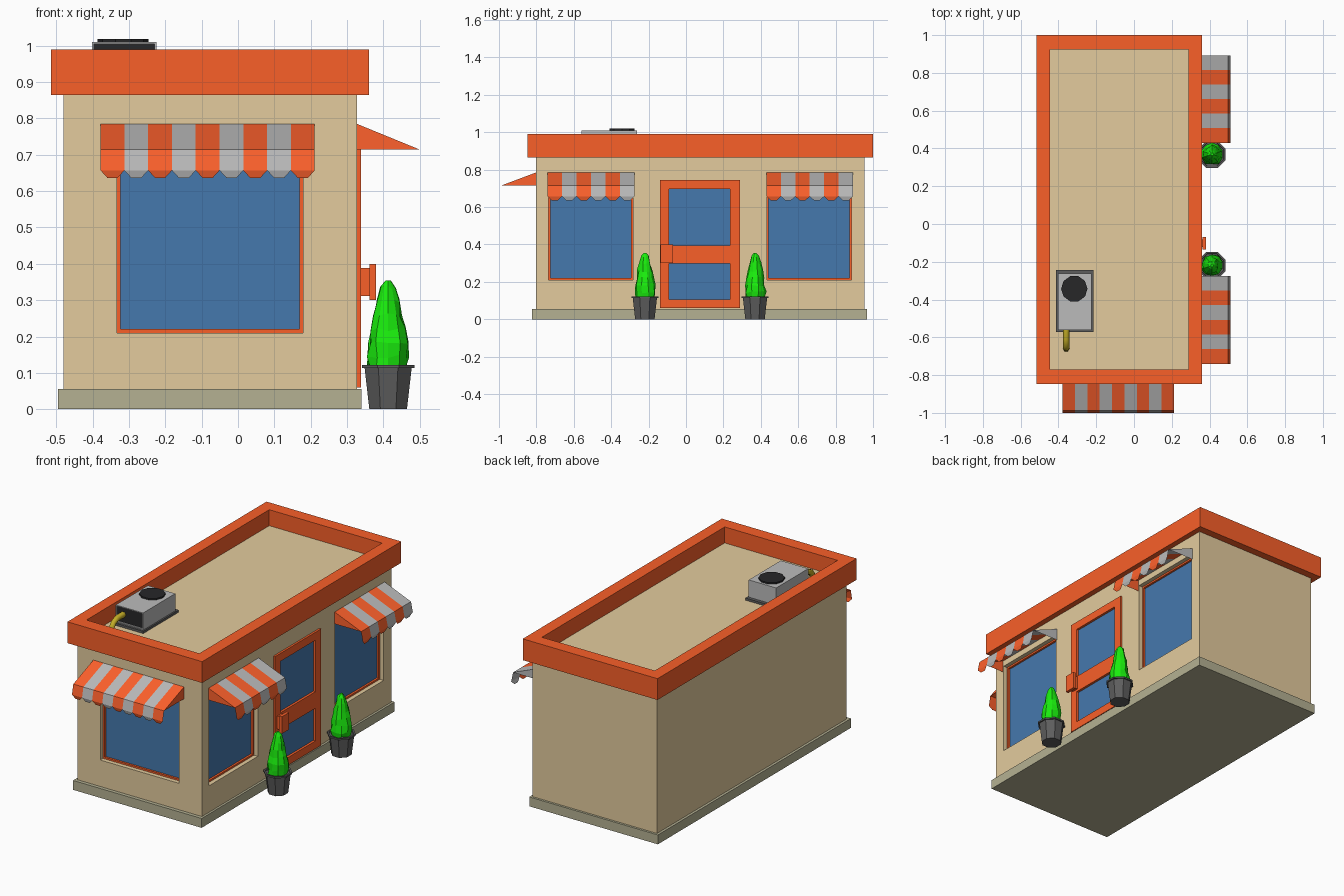
import bpy, bmesh, math, random
from mathutils import Vector

if "Cube" in bpy.data.objects:
    bpy.data.objects.remove(bpy.data.objects["Cube"])

random.seed(4)


def mat(name, r, g, b):
    m = bpy.data.materials.new(name)
    m.diffuse_color = (r, g, b, 1)
    m.use_nodes = True
    m.node_tree.nodes["Principled BSDF"].inputs["Base Color"].default_value = m.diffuse_color
    return m


ORANGE = mat("orange", 0.95, 0.115, 0.022)
BRIGHT = mat("awning_orange", 1.0, 0.12, 0.025)
PALE = mat("pale_grey", 0.50, 0.50, 0.50)
WALL = mat("tan_wall", 0.77, 0.60, 0.34)
STONE = mat("stone", 0.46, 0.44, 0.29)
GLASS = mat("blue_glass", 0.06, 0.19, 0.42)
GREEN = mat("leaf_green", 0.01, 0.85, 0.004)
POT = mat("pot_grey", 0.11, 0.11, 0.11)
BLACK = mat("dark_grey", 0.02, 0.02, 0.022)
YELLOW = mat("pipe_yellow", 0.55, 0.42, 0.02)


def finish(name, bm, *mats):
    me = bpy.data.meshes.new(name)
    bm.to_mesh(me)
    bm.free()
    ob = bpy.data.objects.new(name, me)
    bpy.context.collection.objects.link(ob)
    for m in mats:
        me.materials.append(m)
    return ob


def boxes(name, spans, m):
    """One object made of boxes given as (low corner, high corner)."""
    bm = bmesh.new()
    for a, b in spans:
        lo = Vector(map(min, a, b))
        hi = Vector(map(max, a, b))
        for v in bmesh.ops.create_cube(bm, size=1)["verts"]:
            v.co = (lo + hi) / 2 + v.co * (hi - lo)
    return finish(name, bm, m)


def cut(ob, *span):
    cutter = boxes("cutter", [span], None)
    cutter.hide_render = True
    mod = ob.modifiers.new("cut", "BOOLEAN")
    mod.operation, mod.solver, mod.object = "DIFFERENCE", "EXACT", cutter
    bpy.context.view_layer.objects.active = ob
    bpy.ops.object.modifier_apply(modifier=mod.name)
    bpy.data.objects.remove(cutter)


# Wall coordinates: distance out of the wall, position along it, height
def side(d, u, z):
    return (0.327 + d, u, z)


def front(d, u, z):
    return (u, -0.802 - d, z)


# Building shell, plinth and roof parapet
ROOF = 0.896
walls = boxes("walls", [((-0.48, -0.802, 0.05), (0.327, 0.955, ROOF))], WALL)
boxes("plinth", [((-0.495, -0.823, 0), (0.34, 0.968, 0.055))], STONE)
parapet = boxes("roof_parapet", [((-0.515, -0.847, 0.865), (0.36, 1.0, 0.99))], ORANGE)
cut(parapet, (-0.445, -0.77, 0.8), (0.288, 0.925, 1.1))


# Windows: recessed opening, thin frame, glass
def window(name, wall, u0, u1, z0=0.21, z1=0.75, t=0.01):
    cut(walls, wall(-0.045, u0, z0), wall(0.05, u1, z1))
    a, b = -0.05, -0.025
    boxes(name + "_frame", [
        (wall(a, u0, z0), wall(b, u0 + t, z1)),
        (wall(a, u1 - t, z0), wall(b, u1, z1)),
        (wall(a, u0 + t, z0), wall(b, u1 - t, z0 + t)),
        (wall(a, u0 + t, z1 - t), wall(b, u1 - t, z1))], ORANGE)
    boxes(name + "_glass", [(wall(-0.05, u0 + t, z0 + t), wall(-0.037, u1 - t, z1 - t))], GLASS)


# Striped awning: sloping sheet, hanging scalloped flap, triangular ends
def awning(name, wall, u0, u1, count, depth):
    bm = bmesh.new()
    out = depth + 0.012
    prof = [(0, 0.785), (depth, 0.715), (out, 0.657), (out - 0.006, 0.636)]
    w = (u1 - u0) / count

    def face(pts, idx):
        f = bm.faces.new([bm.verts.new(wall(*p)) for p in pts])
        f.material_index = idx

    for i in range(count):
        a, b = u0 + i * w, u0 + (i + 1) * w
        for k in range(3):
            (d0, z0), (d1, z1) = prof[k], prof[k + 1]
            s = 0.29 * w if k == 2 else 0
            face([(d0, a, z0), (d1, a + s, z1), (d1, b - s, z1), (d0, b, z0)], i % 2)
    tri = [(0, 0.785), (0, 0.715), (depth, 0.715)]
    face([(d, u0, z) for d, z in tri], 0)
    face([(d, u1, z) for d, z in reversed(tri)], (count - 1) % 2)
    bmesh.ops.remove_doubles(bm, verts=bm.verts, dist=1e-5)
    finish(name, bm, BRIGHT, PALE)


window("front_window", front, -0.333, 0.179)
window("side_window_near", side, -0.735, -0.283)
window("side_window_far", side, 0.432, 0.884)
awning("front_awning", front, -0.378, 0.211, 9, 0.186)
awning("side_awning_near", side, -0.740, -0.275, 6, 0.171)
awning("side_awning_far", side, 0.430, 0.893, 6, 0.171)

# Door: stiles and rails around two panes, with a block handle
cut(walls, side(-0.03, -0.11, 0.08), side(0.05, 0.26, 0.72))
D0, D1 = -0.03, 0.012
boxes("door_frame", [(side(D0, u0, z0), side(D1, u1, z1)) for u0, u1, z0, z1 in [
    (-0.140, -0.091, 0.06, 0.744), (0.235, 0.288, 0.06, 0.744),
    (-0.091, 0.235, 0.06, 0.106), (-0.091, 0.235, 0.298, 0.395),
    (-0.091, 0.235, 0.697, 0.744)]], ORANGE)
for n, z0, z1 in (("lower", 0.106, 0.298), ("upper", 0.395, 0.697)):
    boxes(f"door_{n}_glass", [(side(-0.03, -0.091, z0), side(-0.002, 0.235, z1))], GLASS)
boxes("door_handle", [(side(0.01, -0.122, 0.312), side(0.036, -0.082, 0.388)),
                      (side(0.035, -0.135, 0.30), side(0.053, -0.07, 0.40))], ORANGE)


# Lathe with few sides; jitter makes it leafy
def lathe(name, rings, n, centre, m, jitter=0.0, turn=0.5):
    bm = bmesh.new()
    loops = []
    for r, z in rings:
        loops.append([])
        for k in range(n):
            a = 2 * math.pi * (k + turn) / n
            q = r * (1 + random.uniform(-jitter, jitter))
            dz = random.uniform(-jitter, jitter) * 0.06 if r > 0.02 else 0
            loops[-1].append(bm.verts.new((centre[0] + q * math.cos(a),
                                           centre[1] + q * math.sin(a), z + dz)))
    for lo, hi in zip(loops, loops[1:]):
        for k in range(n):
            j = (k + 1) % n
            bm.faces.new((lo[k], lo[j], hi[j], hi[k]))
    bm.faces.new(loops[0][::-1])
    bm.faces.new(loops[-1])
    return finish(name, bm, m)


# Potted shrubs beside the door
for n, y in (("near", -0.220), ("far", 0.369)):
    c = (0.413, y)
    lathe(f"pot_{n}", [(0.056, 0), (0.070, 0.113), (0.078, 0.113), (0.078, 0.122),
                       (0.068, 0.122), (0.066, 0.115)], 8, c, POT)
    lathe(f"shrub_{n}", [(0.055, 0.112), (0.057, 0.145), (0.053, 0.18), (0.046, 0.22),
                         (0.039, 0.26), (0.030, 0.30), (0.021, 0.335), (0.007, 0.354)],
          10, c, GREEN, 0.12)

# Rooftop cooling unit: tray, hollow-fronted case, fan disc and pipe
boxes("cooler_tray", [((-0.412, -0.572, ROOF - 0.005), (-0.215, -0.243, 0.909))], POT)
case = boxes("cooler_case", [((-0.402, -0.56, 0.905), (-0.224, -0.262, 1.01))], PALE)
cut(case, (-0.396, -0.6, 0.915), (-0.23, -0.545, 1.004))
boxes("cooler_grille", [((-0.396, -0.55, 0.915), (-0.23, -0.543, 1.004))], BLACK)
lathe("cooler_fan", [(0.070, 1.008), (0.070, 1.019)], 10, (-0.316, -0.343), BLACK, turn=0)
cu = bpy.data.curves.new("cooler_pipe", "CURVE")
cu.dimensions = "3D"
cu.bevel_depth, cu.bevel_resolution, cu.use_fill_caps = 0.017, 1, True
sp = cu.splines.new("POLY")
path = [(-0.545, 0.962), (-0.61, 0.962), (-0.642, 0.948), (-0.658, 0.925), (-0.661, 0.890)]
sp.points.add(len(path) - 1)
for p, (y, z) in zip(sp.points, path):
    p.co = (-0.359, y, z, 1)
cu.materials.append(YELLOW)
bpy.context.collection.objects.link(bpy.data.objects.new("cooler_pipe", cu))
